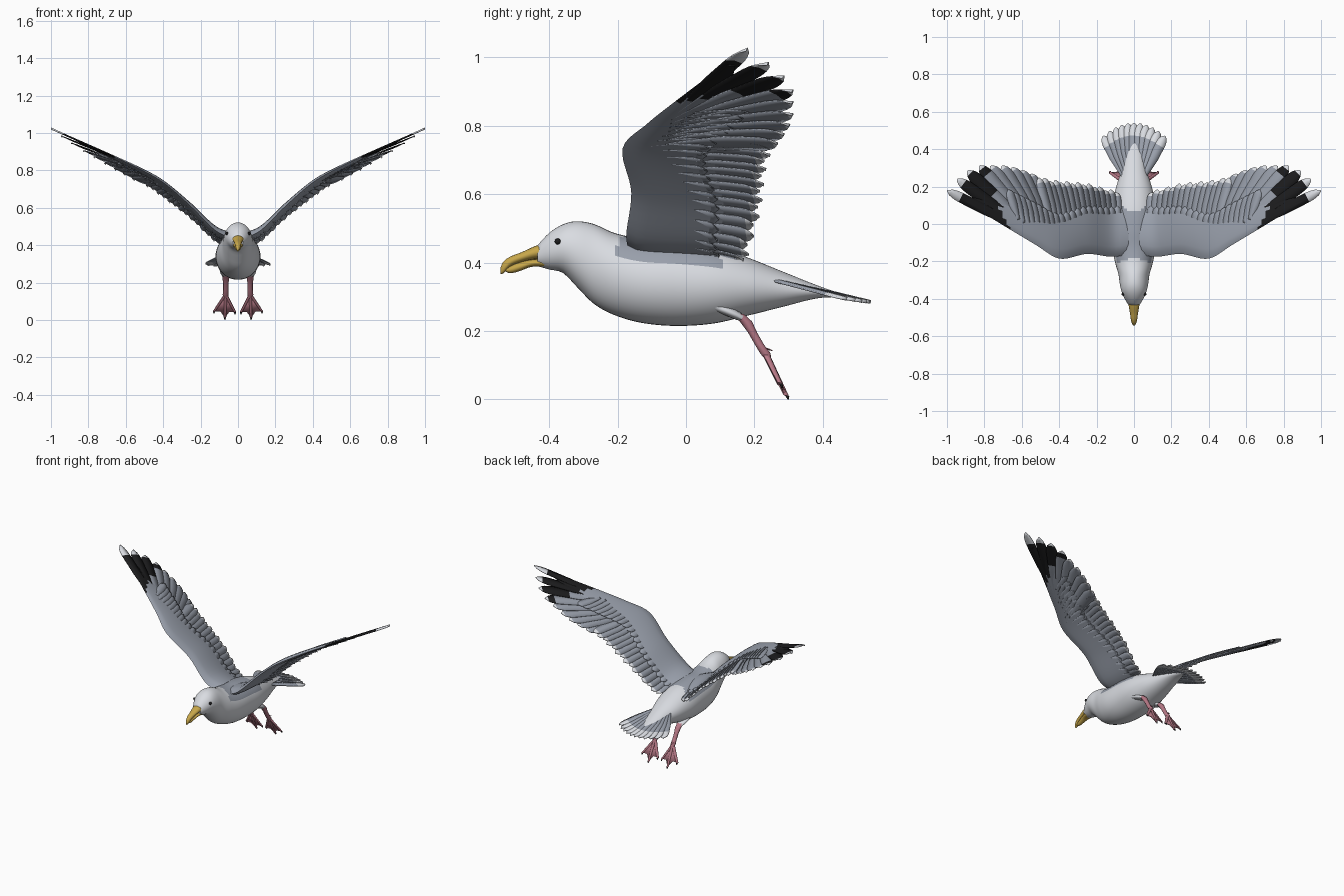
import bpy, bmesh, math
from mathutils import Vector

if "Cube" in bpy.data.objects:
    bpy.data.objects.remove(bpy.data.objects["Cube"])


def material(name, rgb):
    m = bpy.data.materials.new(name)
    m.use_nodes = True
    m.diffuse_color = (*rgb, 1)
    bsdf = m.node_tree.nodes["Principled BSDF"]
    bsdf.inputs["Base Color"].default_value = (*rgb, 1)
    bsdf.inputs["Roughness"].default_value = 0.7
    return m


WHITE = material("plumage white", (0.70, 0.72, 0.76))
GREY = material("wing grey", (0.32, 0.35, 0.41))
BLACK = material("feather black", (0.012, 0.012, 0.013))
YELLOW = material("beak yellow", (0.58, 0.39, 0.07))
PINK = material("leg pink", (0.47, 0.19, 0.24))


def finish(bm, name, mats, mirror=False, solid=0, angle=50):
    bmesh.ops.recalc_face_normals(bm, faces=bm.faces)
    me = bpy.data.meshes.new(name)
    bm.to_mesh(me)
    bm.free()
    for m in mats:
        me.materials.append(m)
    ob = bpy.data.objects.new(name, me)
    bpy.context.collection.objects.link(ob)
    bpy.ops.object.select_all(action='DESELECT')
    ob.select_set(True)
    bpy.context.view_layer.objects.active = ob
    bpy.ops.object.shade_smooth_by_angle(angle=math.radians(angle))
    if solid:
        mod = ob.modifiers.new("thickness", 'SOLIDIFY')
        mod.thickness, mod.offset = solid, 0
    if mirror:
        ob.modifiers.new("mirror", 'MIRROR').use_mirror_merge = False
    return ob


def sample(table, u):
    """Smooth interpolation of table rows keyed by their first column."""
    u = min(max(u, table[0][0]), table[-1][0])
    i = max(k for k in range(len(table) - 1) if table[k][0] <= u)
    a, b = table[i], table[i + 1]
    p, n = table[max(i - 1, 0)], table[min(i + 2, len(table) - 1)]
    h = b[0] - a[0]
    t = (u - a[0]) / h
    out = []
    for k in range(1, len(a)):
        ma = (b[k] - p[k]) / (b[0] - p[0]) * h
        mb = (n[k] - a[k]) / (n[0] - a[0]) * h
        out.append((2*t**3 - 3*t*t + 1) * a[k] + (t**3 - 2*t*t + t) * ma
                   + (3*t*t - 2*t**3) * b[k] + (t**3 - t*t) * mb)
    return out


def loft(bm, rings):
    rows = [[bm.verts.new(p) for p in r] for r in rings]
    n = len(rows[0])
    for a, b in zip(rows, rows[1:]):
        for i in range(n):
            j = (i + 1) % n
            bm.faces.new((a[i], a[j], b[j], b[i]))
    bm.faces.new(rows[0])
    bm.faces.new(rows[-1])


def body_loft(table, rings, seg):
    """Elliptical sections along y; rows are y, top, bottom, half width."""
    bm = bmesh.new()
    out = []
    for k in range(rings + 1):
        y = table[0][0] + (table[-1][0] - table[0][0]) * k / rings
        top, bot, w = sample(table, y)
        out.append([(w * math.cos(a), y, (top + bot) / 2 + (top - bot) / 2 * math.sin(a))
                    for a in (2 * math.pi * i / seg for i in range(seg))])
    loft(bm, out)
    return bm


def tube(bm, path, seg=10):
    """Round limb; rows are x, y, z, radius."""
    loft(bm, [[(x + r * math.cos(a), y + r * math.sin(a), z)
               for a in (2 * math.pi * i / seg for i in range(seg))]
              for x, y, z, r in path])


# Body with head and rump, grey mantle between the wings
BODY = [(-.435, .45, .39, .028), (-.40, .487, .38, .05), (-.36, .512, .37, .067),
        (-.32, .521, .33, .076), (-.27, .513, .28, .083), (-.21, .487, .247, .10),
        (-.13, .47, .224, .115), (-.03, .465, .215, .12), (.08, .448, .222, .118),
        (.18, .415, .245, .10), (.28, .375, .27, .07), (.38, .335, .295, .042),
        (.45, .31, .30, .012)]
bm = body_loft(BODY, 70, 40)
bm.normal_update()
bmesh.ops.recalc_face_normals(bm, faces=bm.faces)
for f in bm.faces:
    c = f.calc_center_median()
    if f.normal.z > 0.45 and -.18 - .3 * abs(c.x) < c.y < .06 + .5 * abs(c.x):
        f.material_index = 1
finish(bm, "body", [WHITE, GREY])

# Beak in two halves
UPPER = [(-.543, .385, .366, .004), (-.535, .402, .368, .010), (-.515, .417, .388, .016),
         (-.48, .431, .402, .021), (-.44, .449, .41, .028), (-.40, .462, .41, .034)]
LOWER = [(-.528, .382, .374, .005), (-.515, .389, .369, .011), (-.49, .40, .374, .016),
         (-.45, .409, .388, .024), (-.40, .412, .385, .03)]
finish(body_loft(UPPER, 18, 16), "upper_beak", [YELLOW])
finish(body_loft(LOWER, 12, 16), "lower_beak", [YELLOW])

# Eyes
bm = bmesh.new()
bmesh.ops.create_uvsphere(bm, u_segments=14, v_segments=10, radius=.009)
bmesh.ops.translate(bm, verts=bm.verts, vec=(.058, -.375, .462))
finish(bm, "eyes", [BLACK], mirror=True)

# Wing surface: leading edge rows are x, y, z
LEAD = [(.03, -.165, .435), (.12, -.175, .478), (.25, -.16, .605), (.4, -.185, .735),
        (.52, -.115, .805), (.645, -.04, .865), (.82, .066, .945), (1, .175, 1.025)]
TRAIL = [(.08, .17), (.14, .18), (.25, .21), (.46, .235), (.6, .285), (.7, .31)]


def wing_z(x, y):
    ly, lz = sample(LEAD, x)
    d = max(y - ly, 0)
    return lz - .19 * d + .022 * math.sin(math.pi * min(d / .42, 1)) * (1 - x)


def wing_colour(x, y):
    return 1 if x > min(.66 + .5 * (y + .04), .78) else 0


# Fleshy wing arm, tapering towards the tip
bm = bmesh.new()
rings = []
for k in range(41):
    x = .03 + .87 * k / 40
    ly, _ = sample(LEAD, x)
    chord = .27 if x < .4 else .27 - .24 * (x - .4) / .5
    thick = .03 * (1 - x) ** 1.3 + .003
    ring = []
    for side in (1, -1):
        for i in range(10):
            f = i / 10 if side > 0 else 1 - i / 10
            y = ly + f * chord
            h = thick * (2.6 * math.sqrt(f) * (1 - f) + .1 * f)
            ring.append((x, y, wing_z(x, y) + side * h * (1 if side > 0 else .7)))
    rings.append(ring)
loft(bm, rings)
for f in bm.faces:
    c = f.calc_center_median()
    f.material_index = wing_colour(c.x, c.y)
finish(bm, "wing_arms", [GREY, BLACK], mirror=True)


def feather(bm, root, tip, half, height, colour, lift=0, tilt=.005, steps=22):
    """Round-ended blade laid over a height function."""
    root, tip = Vector(root), Vector(tip)
    d = tip - root
    side = Vector((-d.y, d.x)).normalized()
    rows = []
    for k in range(steps + 1):
        t = k / steps
        w = half * (.45 + .55 * min(1, t / .5))
        if t > .8:
            w *= max(.12, math.sqrt(max(0, 1 - ((t - .8) / .2) ** 2)))
        row = []
        for s in (-1, 0, 1):
            p = root + d * t + side * w * s
            row.append(bm.verts.new((p.x, p.y, height(p.x, p.y) + lift + tilt * s
                                     + (.003 if s == 0 else 0))))
        rows.append(row)
    for k, (a, b) in enumerate(zip(rows, rows[1:])):
        p = root + d * ((k + .5) / steps)
        for i in (0, 1):
            f = bm.faces.new((a[i], a[i + 1], b[i + 1], b[i]))
            f.material_index = colour(p.x, p.y, (k + .5) / steps)


def tipped(limit):
    return lambda x, y, t: 2 if t > limit else wing_colour(x, y)


# Primary flight feathers, outermost first
bm = bmesh.new()
TIPS = [(.998, .178), (.945, .24), (.89, .285), (.825, .312), (.765, .312),
        (.705, .312), (.65, .303), (.60, .287), (.55, .268)]
for i, tip in enumerate(TIPS):
    t = i / (len(TIPS) - 1)
    root = (.60 - .16 * t, -.025 - .03 * t)
    feather(bm, root, tip, .027 + .004 * min(i, 2), wing_z,
            tipped(.82 if i == 0 else .9 if i == 1 else .95), lift=-.001 * i)
finish(bm, "primary_feathers", [GREY, BLACK, WHITE], mirror=True, solid=.004)

# Secondary flight feathers
bm = bmesh.new()
for i in range(15):
    x = .095 + .415 * i / 14
    y = sample(TRAIL, x)[0] + (.006 if i % 2 else -.004)
    feather(bm, (.08 + .35 * i / 14, -.05), (x, y), .024, wing_z, tipped(.93))
finish(bm, "secondary_feathers", [GREY, BLACK, WHITE], mirror=True, solid=.004)

# Covert rows over and under the flight feathers
bm = bmesh.new()
for lift in (.008, -.008):
    for i in range(20):
        x = .09 + .56 * i / 19
        ly = sample(LEAD, x)[0]
        reach = .27 - .05 * (i / 19)
        feather(bm, (x - .03 * i / 19, ly + .06), (x + .02 * i / 19, ly + reach), .022,
                wing_z, tipped(2), lift=lift, tilt=.003, steps=12)
finish(bm, "covert_feathers", [GREY, BLACK, WHITE], mirror=True, solid=.003)

# Tail fan, grey with a pale band
bm = bmesh.new()
for i in range(11):
    a = (i - 5) / 5
    feather(bm, (.045 * a, .24), (.165 * a, .54 - .07 * a * a), .026,
            lambda x, y: .35 - .24 * (y - .27) - .15 * x * x,
            lambda x, y, t: 1 if t > .76 else 0, lift=-.004 * abs(a), tilt=.003)
finish(bm, "tail_feathers", [GREY, WHITE], solid=.005)

# Feathered thighs
bm = bmesh.new()
tube(bm, [(.06, .06, .285, .03), (.062, .11, .262, .036), (.064, .145, .245, .028),
          (.065, .165, .232, .016)], 16)
finish(bm, "thighs", [WHITE], mirror=True)

# Legs, toes and hind spur
ANKLE = (.066, .232, .135)
TOES = [(.016, .275, .042), (.07, .293, .012), (.128, .275, .046)]
bm = bmesh.new()
tube(bm, [(.065, .15, .25, .02), (.065, .175, .228, .019), (.065, .195, .195, .014),
          (.065, .215, .16, .014), (*ANKLE, .016), (.066, .24, .118, .01)])
for tip in TOES:
    mid = [(a + b) / 2 for a, b in zip(ANKLE, tip)]
    tube(bm, [(*ANKLE, .011), (*mid, .009), (*tip, .007)], 8)
tube(bm, [(.066, .225, .152, .008), (.066, .24, .147, .007), (.066, .252, .142, .003)], 8)
finish(bm, "legs", [PINK], mirror=True)

# Webs with scalloped edges
bm = bmesh.new()
apex = Vector(ANKLE)
for a, b in zip(TOES, TOES[1:]):
    a, b = Vector(a), Vector(b)
    mid = apex.lerp((a + b) / 2, .84)
    v = [bm.verts.new(p) for p in (apex, a, mid, b)]
    bm.faces.new((v[0], v[1], v[2]))
    bm.faces.new((v[0], v[2], v[3]))
finish(bm, "foot_webs", [PINK], mirror=True, solid=.006)

# Claws
bm = bmesh.new()
for x, y, z in TOES:
    tube(bm, [(x, y - .002, z + .004, .006), (x, y + .004, z - .004, .005),
              (x, y + .006, z - .012, .002)], 8)
finish(bm, "claws", [BLACK], mirror=True)
